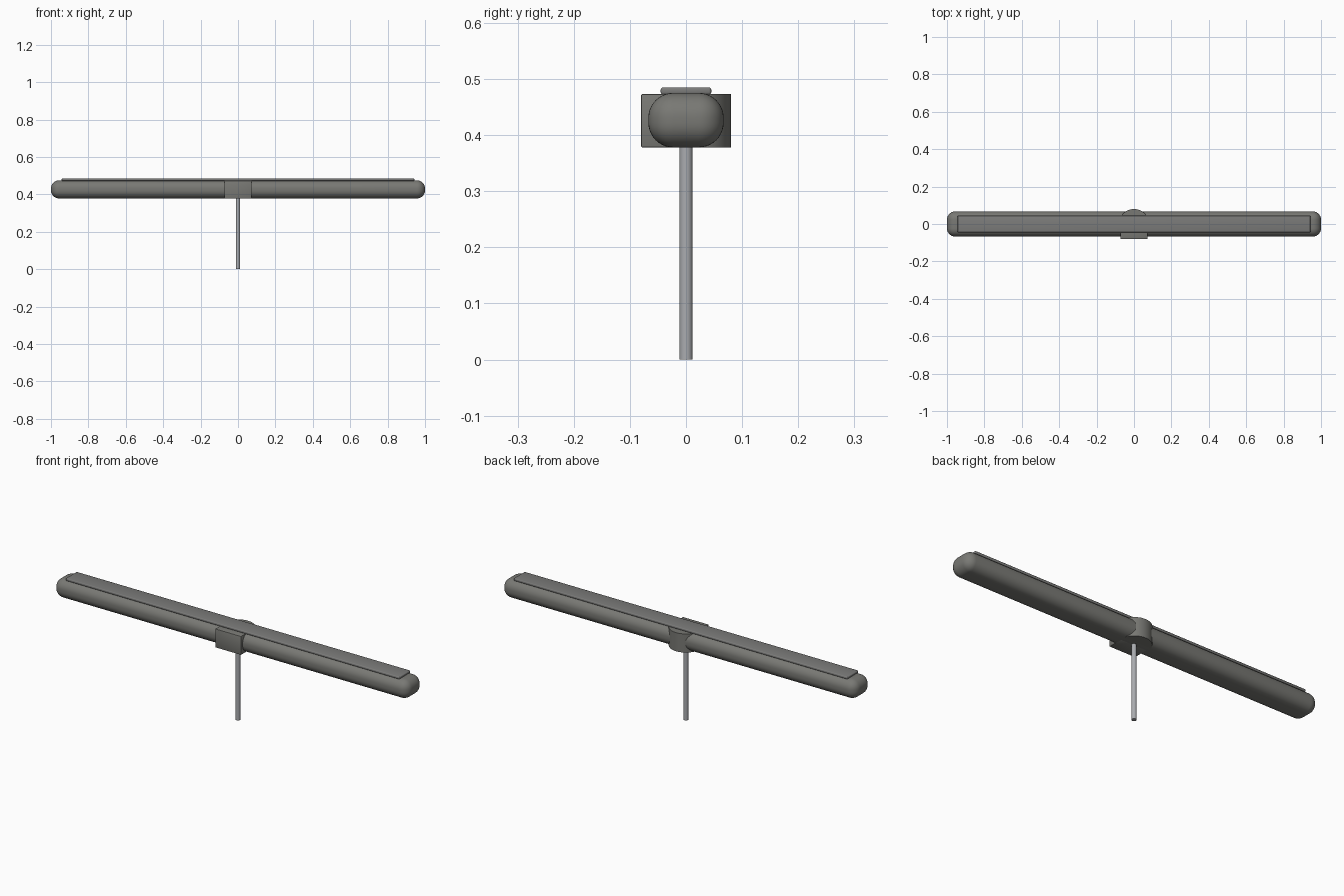
import bpy, bmesh, math

cube = bpy.data.objects.get("Cube")
if cube:
    bpy.data.objects.remove(cube, do_unlink=True)


def material(name, color):
    m = bpy.data.materials.new(name)
    m.use_nodes = True
    m.diffuse_color = (*color, 1)
    m.node_tree.nodes["Principled BSDF"].inputs["Base Color"].default_value = (*color, 1)
    return m


housing = material("dark warm grey", (0.19, 0.19, 0.175))
cover = material("panel grey", (0.20, 0.20, 0.195))
metal = material("light metal grey", (0.40, 0.41, 0.43))


def finish(obj, name, mat, bevel=0, segments=1):
    obj.name = name
    obj.data.materials.append(mat)
    if bevel:
        mod = obj.modifiers.new("rounding", "BEVEL")
        mod.width = bevel
        mod.segments = segments
        mod.limit_method = "ANGLE"
        mod.angle_limit = math.radians(50)
    bpy.ops.object.select_all(action="DESELECT")
    obj.select_set(True)
    bpy.context.view_layer.objects.active = obj
    if bevel:
        bpy.ops.object.modifier_apply(modifier="rounding")
    bpy.ops.object.shade_smooth_by_angle(angle=math.radians(32))
    return obj


def box(name, mat, lo, hi, bevel=0, segments=1):
    bpy.ops.mesh.primitive_cube_add(size=1)
    obj = bpy.context.object
    for v in obj.data.vertices:
        v.co = [lo[i] if v.co[i] < 0 else hi[i] for i in range(3)]
    return finish(obj, name, mat, bevel, segments)


def prism(name, mat, outline, z0, z1):
    # Extrude a closed outline upward
    bm = bmesh.new()
    base = bm.faces.new([bm.verts.new((x, y, z0)) for x, y in outline])
    top = bmesh.ops.extrude_face_region(bm, geom=[base])["geom"]
    bmesh.ops.translate(bm, vec=(0, 0, z1 - z0),
                        verts=[g for g in top if isinstance(g, bmesh.types.BMVert)])
    bmesh.ops.recalc_face_normals(bm, faces=bm.faces)
    mesh = bpy.data.meshes.new(name)
    bm.to_mesh(mesh)
    bm.free()
    obj = bpy.data.objects.new(name, mesh)
    bpy.context.collection.objects.link(obj)
    return finish(obj, name, mat)


# Long rounded bar
box("bar", housing, (-1, -0.067, 0.378), (1, 0.067, 0.475), 0.044, 10)

# Thin cover strip along the top
box("top_strip", cover, (-0.943, -0.045, 0.472), (0.943, 0.045, 0.485), 0.004, 3)

# Central hub: round at the back, flat block at the front
steps = 32
arc = [(0.08 * math.cos(math.pi * i / steps), 0.08 * math.sin(math.pi * i / steps))
       for i in range(steps + 1)]
prism("hub_back", housing, arc, 0.378, 0.473)
box("hub_front", housing, (-0.073, -0.08, 0.378), (0.073, 0, 0.473), 0.002, 2)

# Slim support pole
bpy.ops.mesh.primitive_cylinder_add(vertices=16, radius=0.012, depth=0.4, location=(0, 0, 0.2))
finish(bpy.context.object, "pole", metal)
